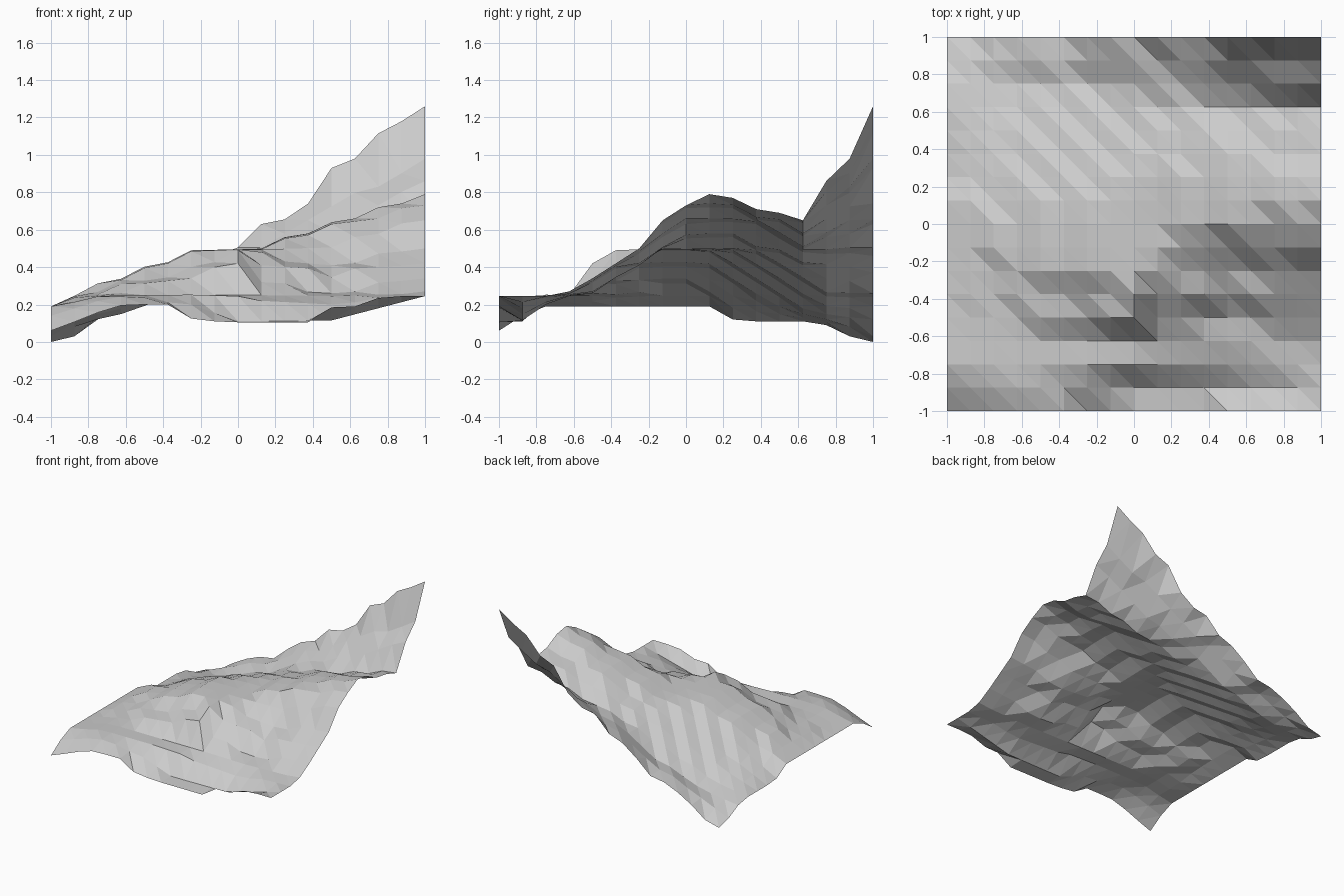
import bpy, bmesh

N = 16            # cells per side
STEP = 2 / N

# Interior height profiles running front to back, keyed by x station
PROFILES = [
    (-1.0,   [.14, .19, .19, .19, .19, .19, .19, .19, .19, .12, .11, .11, .11, .09, .03]),
    (-0.68,  [.24, .25, .25, .26, .275, .31, .325, .325, .315, .28, .25, .21, .16, .13, .16]),
    (-0.25,  [.20, .255, .25, .35, .395, .48, .49, .49, .47, .43, .39, .35, .31, .28, .32]),
    (0.0,    [.11, .24, .25, .43, .49, .50, .50, .50, .50, .49, .45, .43, .41, .42, .46]),
    (0.125,  [.11, .22, .25, .31, .41, .47, .50, .50, .505, .51, .49, .46, .44, .45, .52]),
    (0.5,    [.115, .20, .24, .27, .36, .41, .52, .61, .63, .63, .61, .57, .53, .60, .72]),
    (1.0,    [.245, .245, .27, .34, .42, .50, .65, .73, .79, .77, .71, .69, .65, .86, .98]),
]
# Front and back border heights running left to right
FRONT = [.06, .107, .157, .195, .2, .2, .125, .11, .105, .105, .105, .105,
         .185, .19, .235, .245, .245]
BACK = [0, .03, .12, .19, .24, .26, .37, .46, .505, .63, .655, .74,
        .93, .98, 1.115, 1.18, 1.26]


def profile_height(x, j):
    """Blend linearly between neighbouring profiles."""
    for (x0, a), (x1, b) in zip(PROFILES, PROFILES[1:]):
        if x <= x1 + 1e-6:
            t = (x - x0) / (x1 - x0)
            return a[j - 1] + (b[j - 1] - a[j - 1]) * t


def terrace(z):
    """Pull heights part-way to natural rock shelves."""
    shelf = 0.01 + 0.08 * round((z - 0.01) / 0.08)
    return z + 0.5 * (shelf - z)


def height(i, j):
    if j == 0:
        return FRONT[i]
    if j == N:
        return BACK[i]
    z = profile_height(-1 + i * STEP, j)
    return terrace(z) if 0 < i < N and z > 0.22 else z


# Terrain sheet: faceted height field with one consistent diagonal
bm = bmesh.new()
grid = [[bm.verts.new((-1 + i * STEP, -1 + j * STEP, height(i, j)))
         for j in range(N + 1)] for i in range(N + 1)]
for i in range(N):
    for j in range(N):
        a, b = grid[i][j], grid[i + 1][j]
        c, d = grid[i + 1][j + 1], grid[i][j + 1]
        bm.faces.new((a, b, d))
        bm.faces.new((b, c, d))

mesh = bpy.data.meshes.new("terrain")
bm.to_mesh(mesh)
bm.free()
terrain = bpy.data.objects.new("terrain", mesh)
bpy.context.collection.objects.link(terrain)
